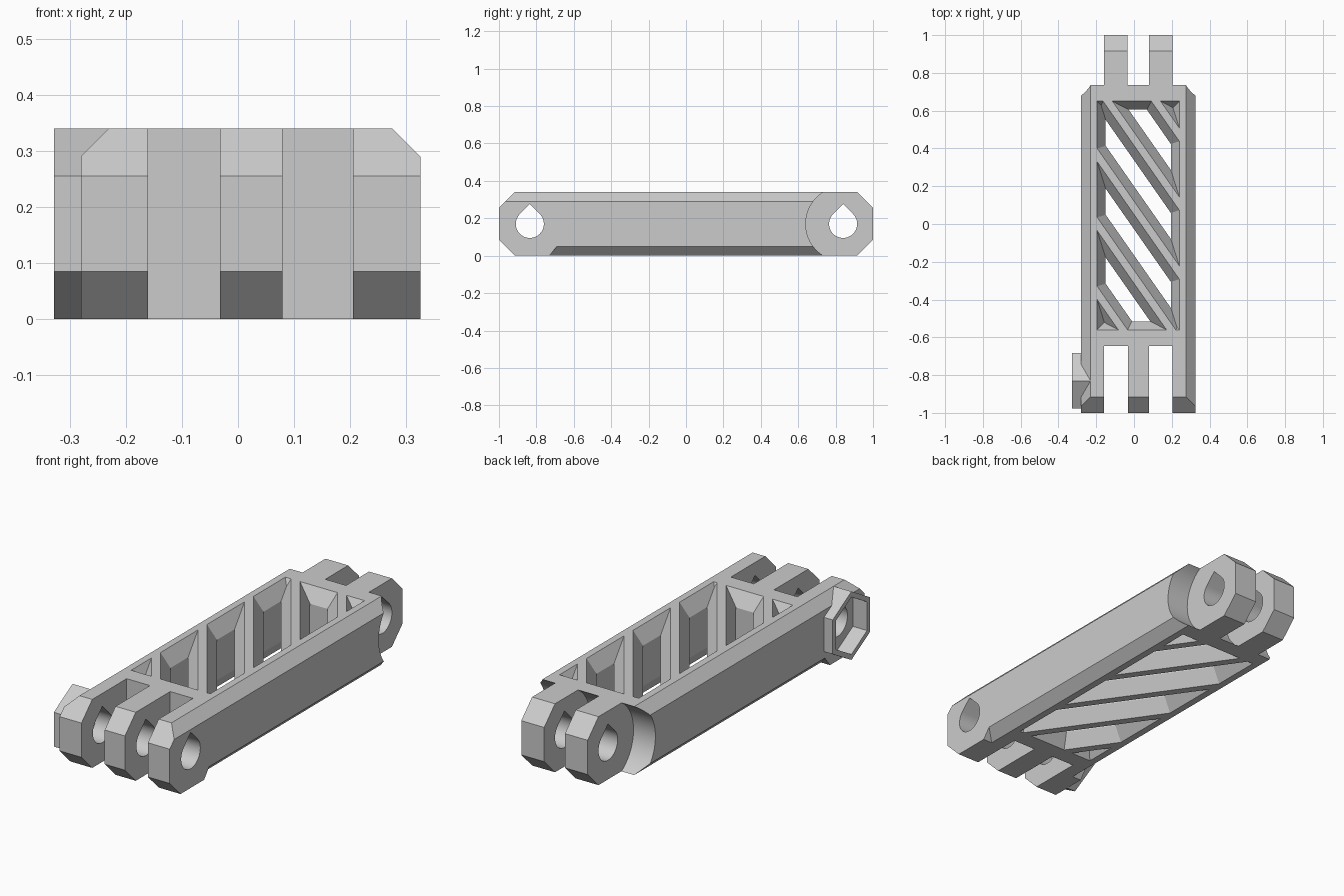
import bpy, bmesh, math
from mathutils import Vector

if "Cube" in bpy.data.objects:
    bpy.data.objects.remove(bpy.data.objects["Cube"], do_unlink=True)

grey = bpy.data.materials.new("light_grey")
grey.use_nodes = True
grey.diffuse_color = (0.6, 0.6, 0.6, 1)
grey.node_tree.nodes["Principled BSDF"].inputs["Base Color"].default_value = (0.6, 0.6, 0.6, 1)

# Main dimensions
LEFT, RIGHT, TOP, MID = -0.28, 0.325, 0.34, 0.17
FRONT_PIN, REAR_PIN = -0.835, 0.84
EDGE = 0.05


def to_object(bm, name):
    bmesh.ops.recalc_face_normals(bm, faces=bm.faces)
    mesh = bpy.data.meshes.new(name)
    bm.to_mesh(mesh)
    bm.free()
    mesh.materials.append(grey)
    obj = bpy.data.objects.new(name, mesh)
    bpy.context.scene.collection.objects.link(obj)
    return obj


def solid(name, lo, hi, planes=()):
    """Box trimmed to the inside of every plane, each given as (normal, distance)."""
    bm = bmesh.new()
    bmesh.ops.create_cube(bm, size=1)
    for v in bm.verts:
        v.co = Vector([a + (b - a) * (c + 0.5) for a, b, c in zip(lo, hi, v.co)])
    for normal, dist in planes:
        n = Vector(normal)
        bmesh.ops.bisect_plane(bm, geom=bm.verts[:] + bm.edges[:] + bm.faces[:], dist=1e-6,
                               plane_co=n * dist / n.length_squared, plane_no=n, clear_outer=True)
        if not bm.faces:
            bm.free()
            return None
        bmesh.ops.holes_fill(bm, edges=bm.edges[:], sides=0)
    return to_object(bm, name)


def extrude_x(name, points, x0, x1):
    """Side profile of (y, z) points swept across the width."""
    bm = bmesh.new()
    face = bm.faces.new([bm.verts.new((x0, y, z)) for y, z in points])
    new = bmesh.ops.extrude_face_region(bm, geom=[face])["geom"]
    bmesh.ops.translate(bm, vec=(x1 - x0, 0, 0),
                        verts=[g for g in new if isinstance(g, bmesh.types.BMVert)])
    return to_object(bm, name)


def arc(y, r, start, end, steps):
    return [(y + r * math.cos(a), MID + r * math.sin(a))
            for a in (math.radians(start + (end - start) * i / steps) for i in range(steps + 1))]


def combine(target, tool, operation="DIFFERENCE"):
    if tool is None:
        return
    mod = target.modifiers.new("join", "BOOLEAN")
    mod.operation, mod.object, mod.solver = operation, tool, "EXACT"
    bpy.context.view_layer.update()
    graph = bpy.context.evaluated_depsgraph_get()
    mesh = bpy.data.meshes.new_from_object(target.evaluated_get(graph))
    target.modifiers.clear()
    target.data = mesh
    bpy.data.objects.remove(tool, do_unlink=True)


# Long body with eight-sided ends and bevelled upper edges
END = 1.085
arm = solid("extension_arm", (LEFT, -1, 0), (RIGHT, 1, TOP), [
    ((0, -1, 1), END + MID), ((0, -1, -1), END - MID),
    ((0, 1, 1), END + MID), ((0, 1, -1), END - MID),
    ((1, 0, 1), RIGHT + TOP - EDGE), ((-1, 0, 1), -LEFT + TOP - EDGE)])

# Lower edge bevels, stopping short of the front fingers
for side, x in ((1, RIGHT), (-1, LEFT)):
    combine(arm, solid("bevel", (x - 0.1, -0.75, -0.05), (x + 0.1, 1.1, 0.1), [
        ((-side, 0, 1), EDGE - side * x), ((0, -1, 0.8), 0.73)]))

# Slots between the three front fingers
for x0, x1 in ((-0.16, -0.032), (0.079, 0.205)):
    combine(arm, solid("slot", (x0, -1.1, -0.1), (x1, -0.645, 0.5)))

# Round clearances around the two rear fingers
clearance = arc(REAR_PIN, 0.2, 90, 270, 32) + [(1.1, MID - 0.2), (1.1, MID + 0.2)]
for x0, x1 in ((-0.4, -0.16), (-0.035, 0.079), (0.205, 0.4)):
    combine(arm, extrude_x("clearance", clearance, x0, x1))

# Lattice openings, flared at the top and bottom, leaving diagonal bars
X0, X1, Y0, Y1 = -0.195, 0.24, -0.56, 0.65
SLOPE, PITCH, BAR = 1.43, 0.365, 0.07
INSET, FLARE = 0.045, 0.07
diag = Vector((SLOPE, 1)).normalized()
for k in range(6):
    high = -0.40 + PITCH * k
    low = high - PITCH + BAR
    sides = [((1, 0), X1), ((-1, 0), -X0), ((0, 1), Y1), ((0, -1), -Y0),
             (diag, (high + SLOPE * X0) * diag.y), (-diag, -(low + SLOPE * X0) * diag.y)]
    box = (-0.4, -0.8, -0.01), (0.4, 0.8, TOP + 0.01)
    combine(arm, solid("window", *box, [((n[0], n[1], 0), c - INSET) for n, c in sides]))
    t = INSET / FLARE
    combine(arm, solid("upper_flare", (-0.4, -0.8, MID + 0.01), box[1],
                       [((n[0], n[1], -t), c - t * TOP) for n, c in sides]))
    combine(arm, solid("lower_flare", box[0], (0.4, 0.8, MID - 0.01),
                       [((n[0], n[1], t), c) for n, c in sides]))

# Six-sided nut holder on the right front finger
NUT_Y = -0.83
combine(arm, extrude_x("nut_holder", arc(NUT_Y, MID, 30, 330, 5), -0.328, -0.2), "UNION")
combine(arm, extrude_x("nut_pocket", arc(NUT_Y, 0.142, 30, 330, 5), -0.4, -0.25))

# Teardrop pin holes at both ends
for y in (FRONT_PIN, REAR_PIN):
    drop = arc(y, 0.075, 135, 405, 36) + [(y, MID + 0.075 * math.sqrt(2))]
    combine(arm, extrude_x("pin_hole", drop, -0.5, 0.5))

# Smooth only the rounded surfaces
bpy.ops.object.select_all(action="DESELECT")
arm.select_set(True)
bpy.context.view_layer.objects.active = arm
bpy.ops.object.shade_smooth_by_angle(angle=math.radians(25))
